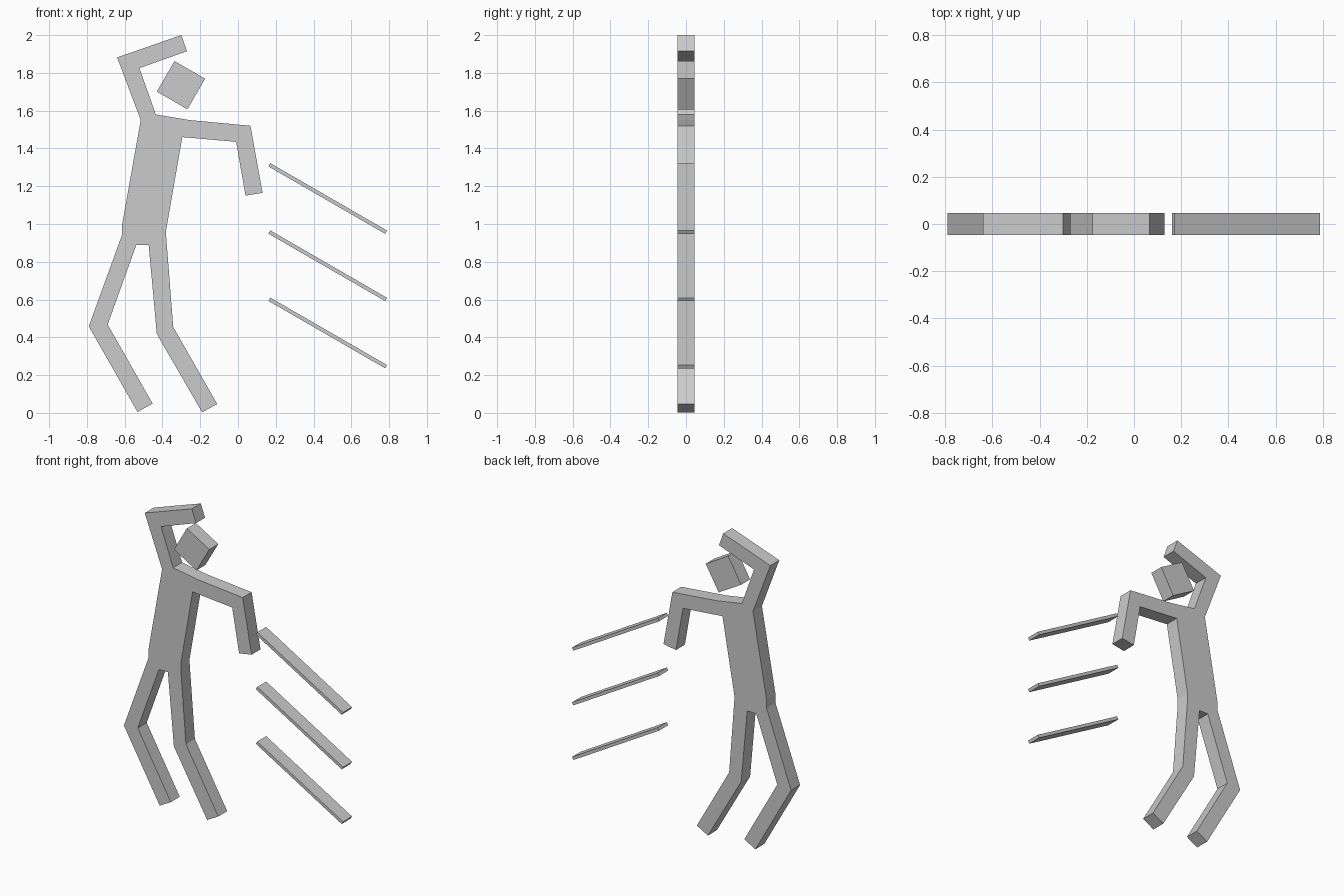
import bpy, bmesh
from math import radians

if "Cube" in bpy.data.objects:
    bpy.data.objects.remove(bpy.data.objects["Cube"])

DEPTH = 0.092


def extrude_profile(name, points):
    """Flat front outline (x, z) given thickness along y."""
    bm = bmesh.new()
    face = bm.faces.new([bm.verts.new((x, -DEPTH / 2, z)) for x, z in points])
    grown = bmesh.ops.extrude_face_region(bm, geom=[face], use_keep_orig=True)
    verts = [v for v in grown["geom"] if isinstance(v, bmesh.types.BMVert)]
    bmesh.ops.translate(bm, verts=verts, vec=(0, DEPTH, 0))
    bmesh.ops.recalc_face_normals(bm, faces=bm.faces)
    mesh = bpy.data.meshes.new(name)
    bm.to_mesh(mesh)
    bm.free()
    obj = bpy.data.objects.new(name, mesh)
    bpy.context.collection.objects.link(obj)
    return obj


def tilted_bar(name, x, z, length, height):
    """Box centred on (x, z), tipped 30 degrees down to the right."""
    bpy.ops.mesh.primitive_cube_add(size=1, location=(x, 0, z),
                                    rotation=(0, radians(30), 0))
    obj = bpy.context.object
    obj.name = name
    obj.scale = (length, DEPTH, height)
    return obj


# Body with arms and legs as one flat cut-out
extrude_profile("body", [
    # raised arm
    (-0.515, 1.55), (-0.64, 1.882), (-0.30, 2.0), (-0.27, 1.915),
    (-0.522, 1.825), (-0.435, 1.58),
    # lowered arm
    (-0.255, 1.55), (0.066, 1.52), (0.13, 1.165), (0.04, 1.15),
    (-0.01, 1.435), (-0.295, 1.46),
    # right-hand leg
    (-0.38, 0.97), (-0.38, 0.93), (-0.343, 0.455), (-0.11, 0.047),
    (-0.19, 0.003), (-0.43, 0.418), (-0.473, 0.89),
    # left-hand leg
    (-0.538, 0.89), (-0.69, 0.468), (-0.452, 0.049), (-0.532, 0.005),
    (-0.79, 0.458), (-0.613, 0.945), (-0.613, 1.0),
])

# Head
tilted_bar("head", -0.302, 1.735, 0.187, 0.187)

# Three sloping lines
for i in range(3):
    tilted_bar(f"slanted_line_{i + 1}", 0.475, 1.135 - 0.356 * i, 0.714, 0.02)
